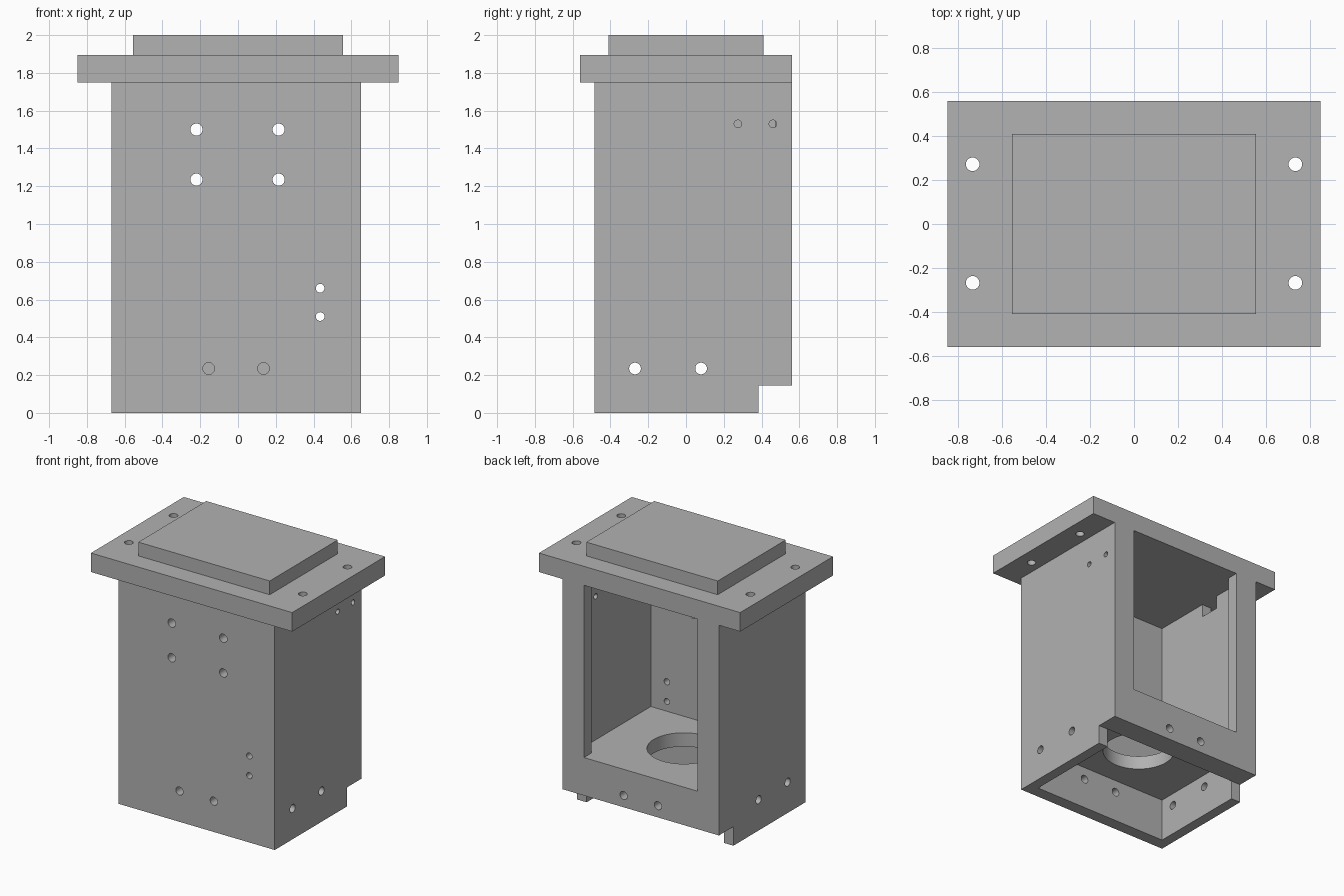
import bpy
import bmesh
from mathutils import Matrix, Vector

old = bpy.data.objects.get("Cube")
if old:
    bpy.data.objects.remove(old, do_unlink=True)

grey = bpy.data.materials.new("plain grey")
grey.use_nodes = True
color = (0.445, 0.445, 0.445, 1)
grey.diffuse_color = color
grey.node_tree.nodes["Principled BSDF"].inputs["Base Color"].default_value = color


def make_object(name, bm):
    bmesh.ops.recalc_face_normals(bm, faces=bm.faces)
    mesh = bpy.data.meshes.new(name)
    bm.to_mesh(mesh)
    bm.free()
    mesh.materials.append(grey)
    obj = bpy.data.objects.new(name, mesh)
    bpy.context.scene.collection.objects.link(obj)
    return obj


def prism(name, outline, z0, z1):
    """Upright solid from an outline in plan."""
    bm = bmesh.new()
    base = bm.faces.new([bm.verts.new((x, y, z0)) for x, y in outline])
    top = bmesh.ops.extrude_face_region(bm, geom=[base])["geom"]
    verts = [v for v in top if isinstance(v, bmesh.types.BMVert)]
    bmesh.ops.translate(bm, verts=verts, vec=(0, 0, z1 - z0))
    return make_object(name, bm)


def box(name, x0, x1, y0, y1, z0, z1):
    return prism(name, [(x0, y0), (x1, y0), (x1, y1), (x0, y1)], z0, z1)


def rod(center, axis, radius, length, sides=32):
    """Cylinder cutter centred on a point and lying along an axis."""
    turn = Vector((0, 0, 1)).rotation_difference(Vector(axis)).to_matrix().to_4x4()
    bm = bmesh.new()
    bmesh.ops.create_cone(bm, cap_ends=True, segments=sides, radius1=radius,
                          radius2=radius, depth=length,
                          matrix=Matrix.Translation(center) @ turn)
    return make_object("cutter", bm)


def cut(target, cutters):
    for cutter in cutters:
        cutter.hide_render = True
        mod = target.modifiers.new("cut", 'BOOLEAN')
        mod.operation = 'DIFFERENCE'
        mod.solver = 'EXACT'
        mod.object = cutter
    bpy.context.view_layer.update()
    graph = bpy.context.evaluated_depsgraph_get()
    mesh = bpy.data.meshes.new_from_object(target.evaluated_get(graph))
    target.modifiers.clear()
    target.data = mesh
    for cutter in cutters:
        bpy.data.objects.remove(cutter, do_unlink=True)


def smooth(obj):
    bpy.ops.object.select_all(action='DESELECT')
    obj.select_set(True)
    bpy.context.view_layer.objects.active = obj
    bpy.ops.object.shade_smooth_by_angle(angle=0.6)


X0, X1, Y0, Y1 = -0.67, 0.65, -0.485, 0.56   # outer faces of the housing
MID = (X0 + X1) / 2
WALL, FRONT, FRAME = 0.08, 0.095, 0.09       # wall thicknesses
TOP, FLOOR, UNDER = 1.75, 0.435, 0.33        # heights of rim and floor slab
BACK = 0.385                                 # rear block, inner face
XY = {"x": (1, 0, 0), "y": (0, 1, 0), "z": (0, 0, 1)}

# Housing: solid block with chamber, rear window, lower recess and rear step
housing = box("housing", X0, X1, Y0, Y1, 0, TOP)
inner, win = X1 - WALL - MID, 0.48
half = [(inner, Y0 + FRONT), (inner, Y1 - FRAME), (win, Y1 - FRAME), (win, Y1 + 0.1)]
outline = [(MID + x, y) for x, y in half] + [(MID - x, y) for x, y in reversed(half)]
cutters = [
    prism("cutter", outline, FLOOR, TOP + 0.1),
    box("cutter", MID - inner, MID + inner, Y0 + FRONT, BACK, -0.1, UNDER),
    box("cutter", X0 - 0.1, X1 + 0.1, BACK, Y1 + 0.1, -0.1, 0.145),
    # Cable notch at the top of one side wall
    box("cutter", X0 - 0.1, X0 + WALL + 0.05, 0.06, 0.215, TOP - 0.1, TOP + 0.1),
    # Large round opening in the floor
    rod((MID, 0.04, FLOOR), XY["z"], 0.255, 0.4, 64),
]

# Front mounting holes, and two small ones to the side
for x in (-0.22, 0.215):
    for z in (1.235, 1.5):
        cutters.append(rod((x, Y0, z), XY["y"], 0.032, 0.3))
for z in (0.51, 0.66):
    cutters.append(rod((0.435, Y0, z), XY["y"], 0.023, 0.3))

# Base holes: front, blind ones at the back, and both sides
for x in (-0.155, 0.135):
    for y in (Y0, Y1):
        cutters.append(rod((x, y, 0.235), XY["y"], 0.031, 0.24))
for y in (-0.27, 0.08):
    for x in (X0, X1):
        cutters.append(rod((x, y, 0.235), XY["x"], 0.031, 0.24))

# Small upper holes in one side only
for y in (0.275, 0.46):
    cutters.append(rod((X1, y, 1.53), XY["x"], 0.02, 0.2))
cut(housing, cutters)

# Flange with four bolt holes
flange = box("flange", -0.85, 0.85, -0.56, 0.56, TOP, 1.895)
cut(flange, [rod((x, y, 1.82), XY["z"], 0.031, 0.4)
             for x in (-0.735, 0.735) for y in (-0.268, 0.272)])

# Raised pad on top
box("top_pad", -0.555, 0.555, -0.41, 0.41, 1.895, 2.0)

for part in (housing, flange):
    smooth(part)
